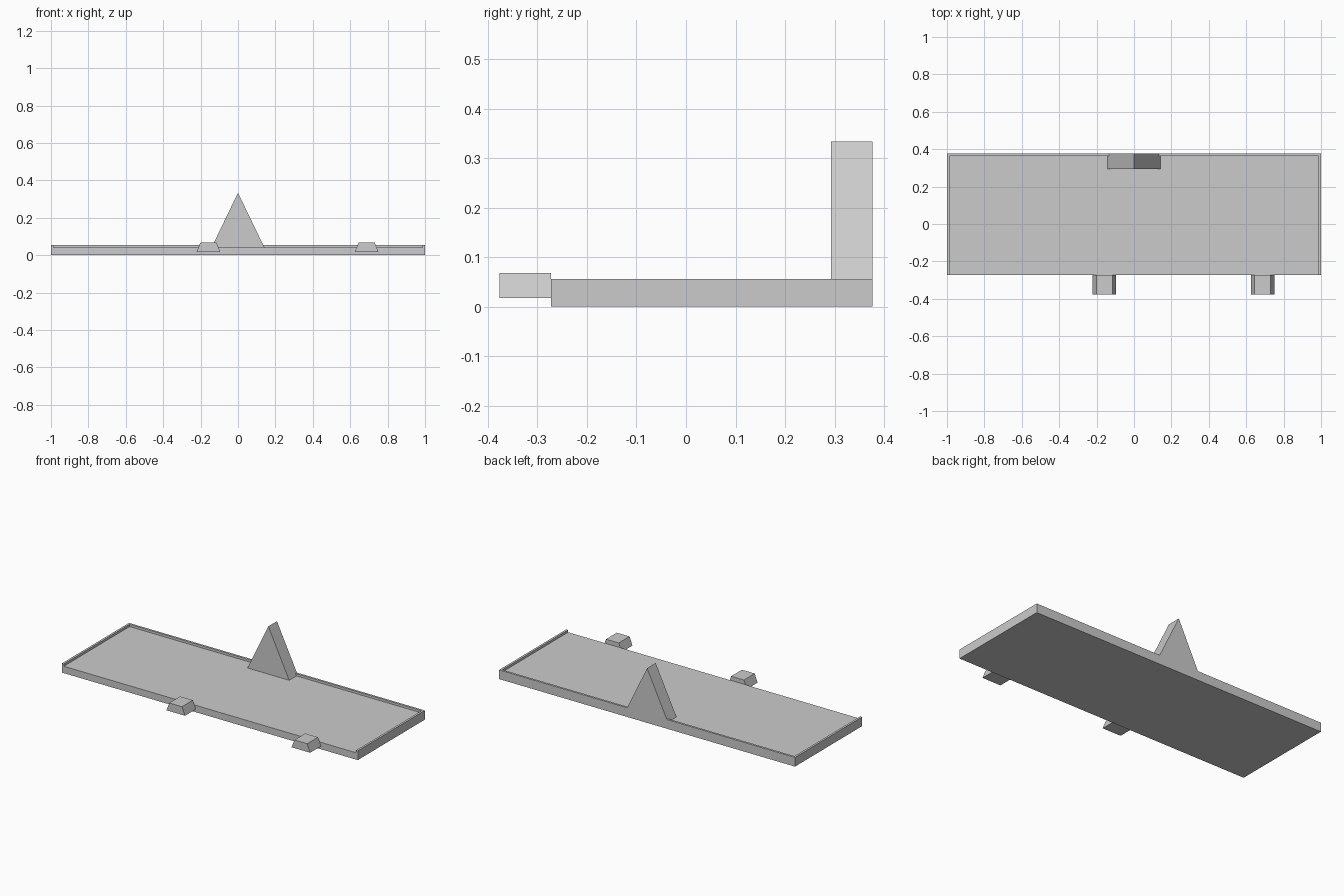
import bpy
import bmesh

default = bpy.data.objects.get("Cube")
if default:
    bpy.data.objects.remove(default, do_unlink=True)

# One plain grey for every part
grey = bpy.data.materials.new("light grey")
grey.use_nodes = True
color = (0.6, 0.6, 0.6, 1)
grey.diffuse_color = color
grey.node_tree.nodes["Principled BSDF"].inputs["Base Color"].default_value = color


def finish(name, bm):
    bmesh.ops.recalc_face_normals(bm, faces=bm.faces)
    mesh = bpy.data.meshes.new(name)
    bm.to_mesh(mesh)
    bm.free()
    mesh.materials.append(grey)
    obj = bpy.data.objects.new(name, mesh)
    bpy.context.collection.objects.link(obj)
    return obj


def prism(name, profile, y_front, y_back):
    """Extrude an (x, z) profile along y."""
    bm = bmesh.new()
    face = bm.faces.new([bm.verts.new((x, y_front, z)) for x, z in profile])
    result = bmesh.ops.extrude_face_region(bm, geom=[face])
    moved = [v for v in result["geom"] if isinstance(v, bmesh.types.BMVert)]
    bmesh.ops.translate(bm, verts=moved, vec=(0, y_back - y_front, 0))
    return finish(name, bm)


FRONT, BACK = -0.272, 0.376
FLOOR, TOP, RIM = 0.042, 0.056, 0.013

# Tray: U-shaped rim outline raised around a floor that is open at the front
outline = [(-1, FRONT), (-1, BACK), (1, BACK), (1, FRONT)]
inner = [(-1 + RIM, FRONT), (-1 + RIM, BACK - RIM),
         (1 - RIM, BACK - RIM), (1 - RIM, FRONT)]
bm = bmesh.new()


def ring(points, z):
    return [bm.verts.new((x, y, z)) for x, y in points]


base, top = ring(outline, 0), ring(outline, TOP)
rim, floor = ring(inner, TOP), ring(inner, FLOOR)
bm.faces.new(base)
bm.faces.new(floor)
for lower, upper in ((base, top), (top, rim), (rim, floor)):
    for i in range(3):
        bm.faces.new((lower[i], lower[i + 1], upper[i + 1], upper[i]))
bm.faces.new((base[0], top[0], rim[0], floor[0],
              floor[3], rim[3], top[3], base[3]))
finish("tray", bm)

# Upright triangular wedge, flush with the back edge
prism("back_wedge", [(-0.141, FLOOR), (0.141, FLOOR), (0, 0.334)], 0.293, BACK)

# Tapered tabs on the front edge
for name, x in (("right_front_tab", -0.158), ("left_front_tab", 0.688)):
    prism(name, [(x - 0.063, 0.018), (x + 0.063, 0.018),
                 (x + 0.043, 0.068), (x - 0.043, 0.068)], -0.376, FRONT)
